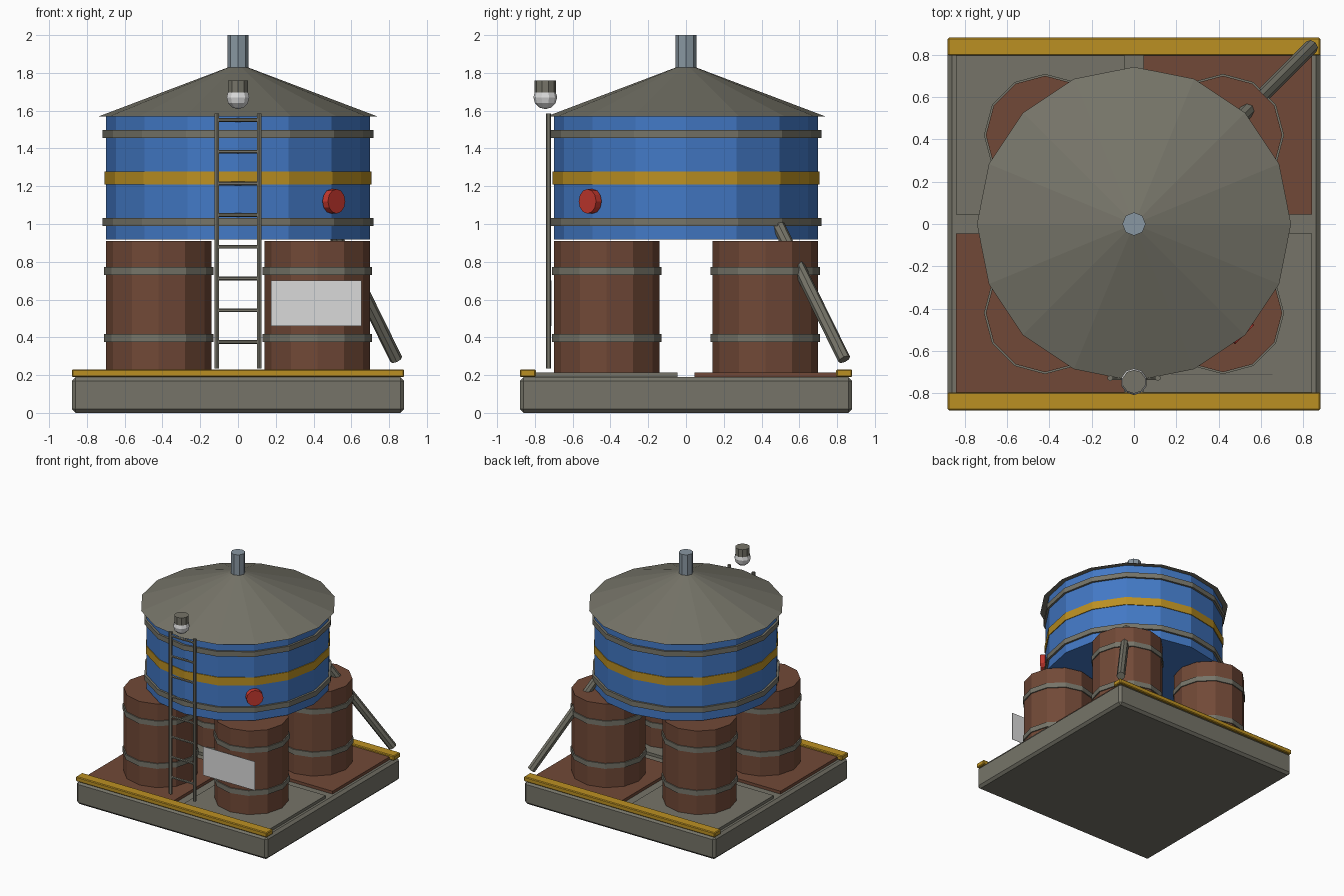
import bpy
from mathutils import Vector

if "Cube" in bpy.data.objects:
    bpy.data.objects.remove(bpy.data.objects["Cube"], do_unlink=True)


def material(name, rgb):
    m = bpy.data.materials.new(name)
    m.use_nodes = True
    m.diffuse_color = (*rgb, 1)
    node = next(n for n in m.node_tree.nodes if n.type == 'BSDF_PRINCIPLED')
    node.inputs["Base Color"].default_value = (*rgb, 1)
    return m


GREY = material("warm grey", (0.18, 0.175, 0.14))
BROWN = material("rust brown", (0.165, 0.066, 0.038))
BLUE = material("tank blue", (0.055, 0.19, 0.56))
YELLOW = material("safety yellow", (0.5, 0.28, 0.016))
RED = material("valve red", (0.56, 0.04, 0.028))
STEEL = material("blue steel", (0.25, 0.31, 0.36))
WHITE = material("pale white", (0.7, 0.7, 0.7))


def finish(name, mat, bevel=0):
    ob = bpy.context.object
    ob.name = name
    ob.data.materials.append(mat)
    if bevel:
        mod = ob.modifiers.new("Bevel", 'BEVEL')
        mod.width = bevel
        mod.segments = 1
    return ob


def box(name, mat, lo, hi, bevel=0):
    lo, hi = Vector(lo), Vector(hi)
    bpy.ops.mesh.primitive_cube_add(size=1, location=(lo + hi) / 2)
    bpy.context.object.scale = hi - lo
    bpy.ops.object.transform_apply(location=False, rotation=False, scale=True)
    return finish(name, mat, bevel)


def drum(name, mat, x, y, z0, z1, radius, sides, top=None):
    bpy.ops.mesh.primitive_cone_add(
        vertices=sides, radius1=radius, radius2=radius if top is None else top,
        depth=z1 - z0, location=(x, y, (z0 + z1) / 2))
    return finish(name, mat)


def rod(name, mat, a, b, radius, sides):
    a, b = Vector(a), Vector(b)
    bpy.ops.mesh.primitive_cylinder_add(
        vertices=sides, radius=radius, depth=(b - a).length, location=(a + b) / 2,
        rotation=(b - a).to_track_quat('Z', 'Y').to_euler())
    return finish(name, mat)


# Base slab with yellow kerbs at front and back
box("base_slab", GREY, (-0.88, -0.88, 0), (0.88, 0.88, 0.19), 0.02)
box("front_kerb", YELLOW, (-0.88, -0.88, 0.19), (0.88, -0.795, 0.23), 0.006)
box("back_kerb", YELLOW, (-0.88, 0.795, 0.19), (0.88, 0.88, 0.23), 0.006)

# Four floor panels in a chequer, each carrying a banded barrel
for sx, side in ((-1, "right"), (1, "left")):
    for sy, end in ((-1, "front"), (1, "back")):
        tag = f"{end}_{side}"
        xs, ys = sorted((sx * 0.045, sx * 0.84)), sorted((sy * 0.045, sy * 0.84))
        box("floor_panel_" + tag, BROWN if sx == sy else GREY,
            (xs[0], ys[0], 0.185), (xs[1], ys[1], 0.214))
        x, y = sx * 0.42, sy * 0.42
        drum("barrel_" + tag, BROWN, x, y, 0.21, 0.91, 0.28, 12)
        for z in (0.375, 0.73):
            drum("barrel_hoop_" + tag, GREY, x, y, z, z + 0.042, 0.289, 12)

# Water tank, hoops, roof and vent
drum("tank", BLUE, 0, 0, 0.917, 1.57, 0.70, 16)
drum("lower_tank_hoop", GREY, 0, 0, 0.99, 1.033, 0.717, 16)
drum("tank_stripe", YELLOW, 0, 0, 1.21, 1.277, 0.706, 16)
drum("upper_tank_hoop", GREY, 0, 0, 1.455, 1.497, 0.717, 16)
drum("roof", GREY, 0, 0, 1.568, 1.83, 0.742, 16, 0.05)
drum("roof_vent", STEEL, 0, 0, 1.80, 2.0, 0.055, 8)

# Ladder
for sx, side in ((-1, "right"), (1, "left")):
    rod("ladder_rail_" + side, GREY,
        (sx * 0.112, -0.728, 0.235), (sx * 0.112, -0.728, 1.585), 0.014, 6)
for i in range(8):
    z = 0.375 + i * 0.168
    rod("ladder_rung", GREY, (-0.11, -0.728, z), (0.11, -0.728, z), 0.01, 6)

# Lamp above the ladder
drum("lamp_cap", GREY, 0, -0.745, 1.685, 1.76, 0.056, 10)
bpy.ops.mesh.primitive_uv_sphere_add(
    segments=10, ring_count=6, radius=0.063, location=(0, -0.745, 1.671))
finish("lamp_bulb", WHITE)

# Round valve cover on the front corner of the tank
rod("valve_cover", RED, (0.493, -0.493, 1.12), (0.522, -0.522, 1.12), 0.065, 12)

# Sloping drain spout at the back corner
rod("drain_spout", GREY, (0.49, 0.49, 0.99), (0.838, 0.838, 0.283), 0.034, 8)

# Blank sign on the front left barrel
box("sign_plate", WHITE, (0.175, -0.713, 0.46), (0.655, -0.71, 0.70))
